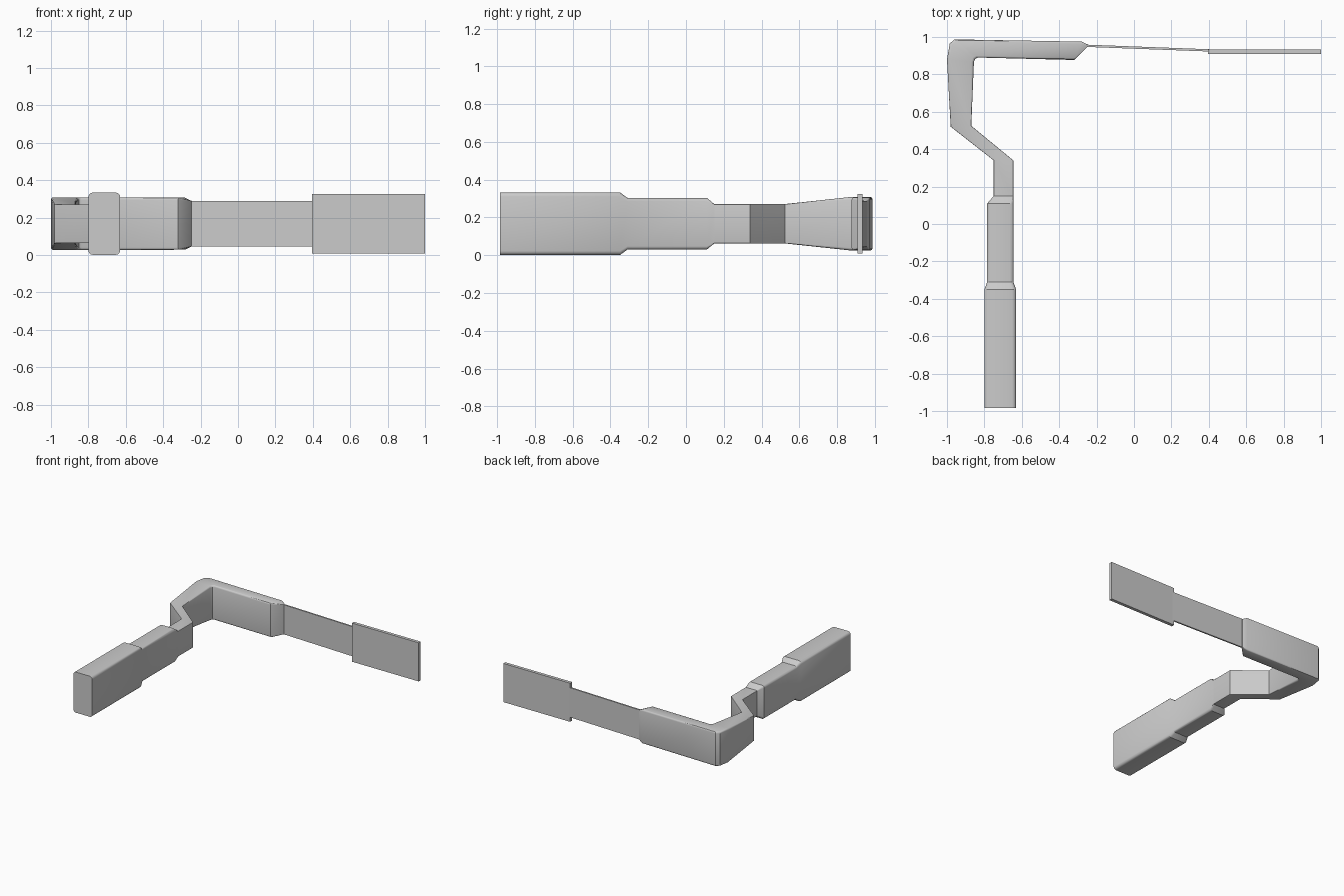
import bpy, bmesh, math
from mathutils import Vector

cube = bpy.data.objects.get("Cube")
if cube:
    bpy.data.objects.remove(cube, do_unlink=True)

grey = bpy.data.materials.new("plain grey")
grey.use_nodes = True
colour = (0.6, 0.6, 0.6, 1)
grey.diffuse_color = colour
grey.node_tree.nodes["Principled BSDF"].inputs["Base Color"].default_value = colour

MID = 0.167  # height of the centre plane


def ring(outer, inner, half, r):
    """Upright rounded rectangle standing between two plan points."""
    a, b = Vector(outer), Vector(inner)
    width = (b - a).length
    along = (b - a) / width
    middle = (a + b) / 2
    points = []
    for k, (su, sv) in enumerate([(1, 1), (-1, 1), (-1, -1), (1, -1)]):
        for step in range(4 if r else 1):
            t = math.pi / 2 * (k + step / 3)
            u = su * (width / 2 - r) + r * math.cos(t)
            v = sv * (half - r) + r * math.sin(t)
            p = middle + along * u
            points.append((p.x, p.y, MID + v))
    return points


def loft(name, sections):
    """Skin a row of sections and cap both ends."""
    bm = bmesh.new()
    rings = [[bm.verts.new(p) for p in ring(*s)] for s in sections]
    for lower, upper in zip(rings, rings[1:]):
        n = len(lower)
        for i in range(n):
            j = (i + 1) % n
            bm.faces.new((lower[i], lower[j], upper[j], upper[i]))
    bm.faces.new(rings[0])
    bm.faces.new(rings[-1])
    bmesh.ops.recalc_face_normals(bm, faces=bm.faces)
    mesh = bpy.data.meshes.new(name)
    bm.to_mesh(mesh)
    bm.free()
    mesh.materials.append(grey)
    obj = bpy.data.objects.new(name, mesh)
    bpy.context.collection.objects.link(obj)
    bpy.ops.object.select_all(action="DESELECT")
    obj.select_set(True)
    bpy.context.view_layer.objects.active = obj
    bpy.ops.object.shade_smooth_by_angle(angle=math.radians(32))
    return obj


def straight(y, left, right, half, r):
    return ((left, y), (right, y), half, r)


# Stepped grip narrowing into the neck
loft("handle", [
    straight(-0.985, -0.80, -0.63, 0.166, 0.022),
    straight(-0.35, -0.80, -0.63, 0.166, 0.022),
    straight(-0.31, -0.785, -0.645, 0.137, 0.018),
    straight(0.11, -0.785, -0.645, 0.137, 0.018),
    straight(0.15, -0.75, -0.645, 0.104, 0.004),
])

# Cranked neck, flared arm and bent head
loft("cranked_arm", [
    straight(0.15, -0.75, -0.645, 0.104, 0.003),
    straight(0.34, -0.75, -0.645, 0.104, 0.003),
    ((-0.98, 0.52), (-0.87, 0.525), 0.104, 0.003),
    ((-1.0, 0.88), (-0.856, 0.865), 0.141, 0.014),
    ((-0.985, 0.965), (-0.85, 0.882), 0.141, 0.014),
    ((-0.96, 0.987), (-0.835, 0.89), 0.141, 0.014),
    ((-0.28, 0.975), (-0.32, 0.877), 0.139, 0.012),
    ((-0.245, 0.959), (-0.248, 0.947), 0.121, 0.003),
])

# Thin blade leaving the head
loft("blade", [
    ((-0.26, 0.959), (-0.26, 0.947), 0.121, 0),
    ((0.41, 0.934), (0.41, 0.922), 0.121, 0),
])

# Wide flat plate at the tip
loft("tip_plate", [
    ((0.395, 0.934), (0.395, 0.908), 0.158, 0),
    ((1.0, 0.934), (1.0, 0.908), 0.158, 0),
])
